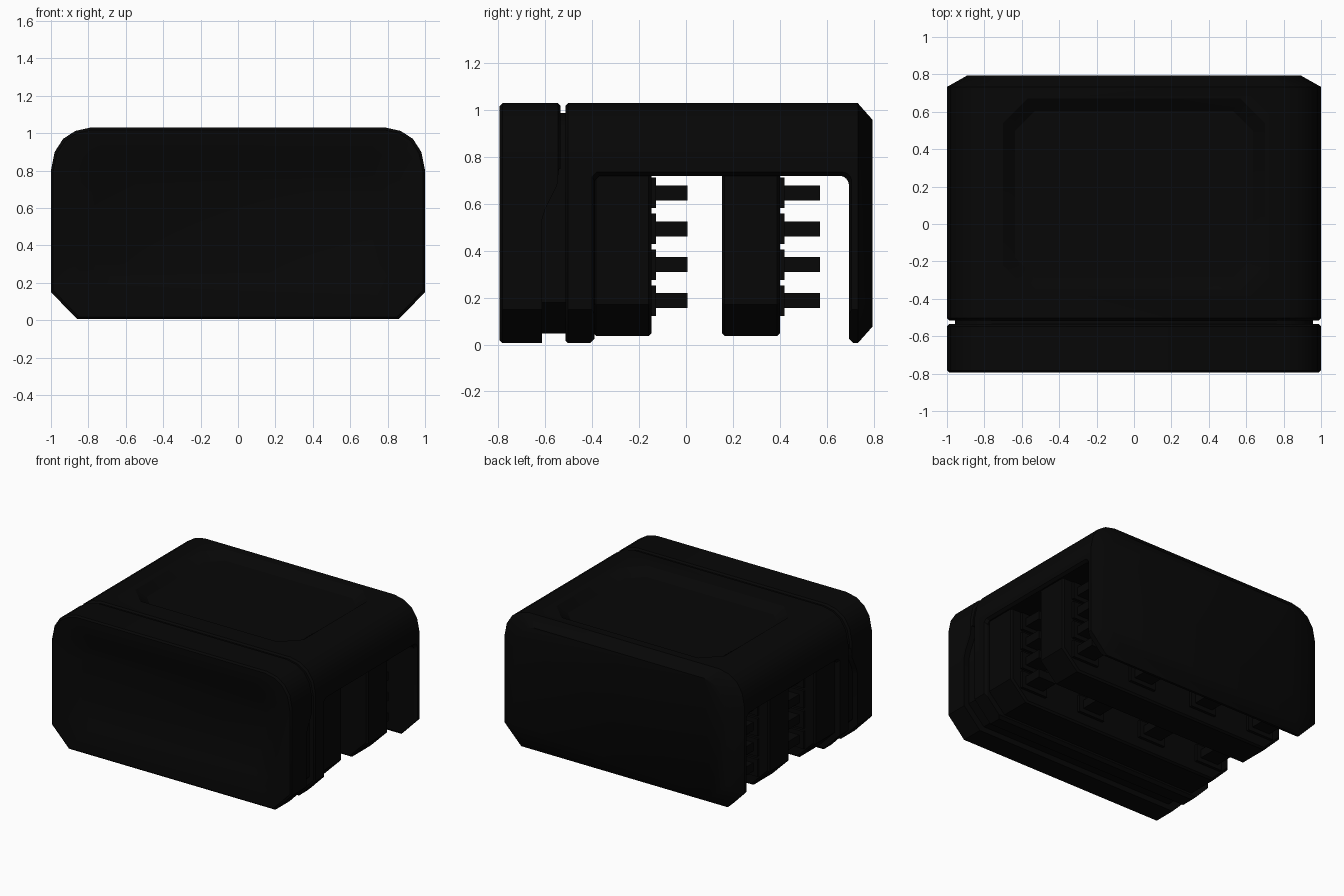
import bpy
import bmesh
import math

cube = bpy.data.objects.get("Cube")
if cube:
    bpy.data.objects.remove(cube, do_unlink=True)

black = bpy.data.materials.new("matte_black")
black.use_nodes = True
COLOUR = (0.002, 0.002, 0.002, 1)
black.diffuse_color = COLOUR
black.node_tree.nodes["Principled BSDF"].inputs["Base Color"].default_value = COLOUR

MID, HALF = 0.518, 0.512          # centre height and half height of the case
# Right half of the case outline, bottom to top
OUTLINE = [(0.86, 0.006), (1, 0.15), (1, 0.80), (0.98, 0.90),
           (0.935, 0.97), (0.87, 1.012), (0.79, 1.03)]
OUTLINE += [(-x, z) for x, z in reversed(OUTLINE)]


def loft(name, rings):
    """Skin a list of equal rings of points and cap both ends."""
    bm = bmesh.new()
    rows = [[bm.verts.new(p) for p in ring] for ring in rings]
    n = len(rows[0])
    for a, b in zip(rows, rows[1:]):
        for i in range(n):
            j = (i + 1) % n
            bm.faces.new((a[i], a[j], b[j], b[i]))
    bm.faces.new(rows[0])
    bm.faces.new(rows[-1])
    bmesh.ops.recalc_face_normals(bm, faces=bm.faces)
    mesh = bpy.data.meshes.new(name)
    bm.to_mesh(mesh)
    bm.free()
    mesh.materials.append(black)
    obj = bpy.data.objects.new(name, mesh)
    bpy.context.collection.objects.link(obj)
    return obj


def section(y, dx=0.0, dz=None):
    """Case outline at depth y, shrunk by dx sideways and dz in height."""
    dz = dx if dz is None else dz
    return [(x * (1 - dx), y, MID + (z - MID) * (1 - dz / HALF)) for x, z in OUTLINE]


def side_prism(name, profile, flare=0.0):
    """Extrude a side profile across the case, widening near the outer sides."""
    stations = [(-1.2, flare), (-1.0, flare), (-0.98, 0), (0.98, 0), (1.0, flare), (1.2, flare)]
    return loft(name, [[(x, 0.15 + (y - 0.15) * (1 + f), z * (1 + f)) for y, z in profile]
                       for x, f in stations])


def activate(obj):
    bpy.ops.object.select_all(action='DESELECT')
    obj.select_set(True)
    bpy.context.view_layer.objects.active = obj


def cut(obj, cutter):
    mod = obj.modifiers.new("cut", 'BOOLEAN')
    mod.operation = 'DIFFERENCE'
    mod.solver = 'EXACT'
    mod.object = cutter
    activate(obj)
    bpy.ops.object.modifier_apply(modifier=mod.name)
    bpy.data.objects.remove(cutter, do_unlink=True)


def smooth(obj):
    activate(obj)
    bpy.ops.object.shade_smooth_by_angle(angle=math.radians(30))


# Front cover with a dished face and a stepped rear edge
cover = loft("front_cover", [section(-0.75, 0.22), section(-0.795, 0.13),
                             section(-0.795, 0.012), section(-0.783),
                             section(-0.547), section(-0.535, 0.012)])
cut(cover, side_prism("cover_cutter", [(-0.615, -0.1), (-0.615, 0.53), (-0.60, 0.58),
                                       (-0.55, 0.68), (-0.542, 0.75),
                                       (-0.50, 0.75), (-0.50, -0.1)]))
smooth(cover)

# Recessed core seen in the groove behind the cover
smooth(loft("groove_core", [section(-0.72, 0.042), section(-0.45, 0.042)]))

# Main housing with tapered back and a bevelled opening right through it
housing = loft("housing", [section(-0.515, 0.012), section(-0.503), section(0.733),
                           section(0.795, 0.11, 0.07)])
corner = [(0.655 + 0.04 * math.cos(a), 0.68 + 0.04 * math.sin(a))
          for a in (math.radians(d) for d in range(0, 91, 15))]
cut(housing, side_prism("window_cutter", [(-0.41, -0.1), (-0.41, 0.006), (-0.39, 0.026),
                                          (-0.39, 0.70), (-0.37, 0.72)] + corner[::-1]
                        + [(0.695, 0.026), (0.715, 0.006), (0.715, -0.1)], 0.022))


# Shallow octagonal recess in the lid
def octagon(z, inset):
    hx, hy, c = 0.70 - inset, 0.51 - inset, 0.13 - inset * 0.4
    quarter = [(hx, hy - c), (hx - c, hy)]
    pts = quarter + [(-x, y) for x, y in reversed(quarter)]
    pts += [(-x, -y) for x, y in pts]
    return [(x, y + 0.16, z) for x, y in pts]


cut(housing, loft("lid_cutter", [octagon(0.98, 0.065), octagon(1.03, 0),
                                 octagon(1.1, 0)]))
smooth(housing)


# Cross ribs under the lid, each with a grid of collared pins on its back
def box(name, low, high):
    rings = [[(x, low[1], low[2]), (x, high[1], low[2]),
              (x, high[1], high[2]), (x, low[1], high[2])] for x in (low[0], high[0])]
    return loft(name, rings)


for row, (front, back, reach) in enumerate(((-0.395, -0.148, 0.155), (0.153, 0.40, 0.172))):
    rib = loft(f"rib_{row + 1}", [section(front, 0.042), section(front + 0.012, 0.03),
                                  section(back - 0.012, 0.03), section(back, 0.042)])
    cut(rib, box("rib_top_cutter", (-1.2, front - 0.1, 0.73), (1.2, back + 0.1, 1.2)))
    smooth(rib)
    for x in (-0.78, -0.27, 0.27, 0.78):
        for level in range(4):
            z = 0.188 + level * 0.153
            box("pin_collar", (x - 0.11, back - 0.01, z - 0.065),
                (x + 0.11, back + 0.02, z + 0.065))
            box("pin", (x - 0.075, back, z - 0.032), (x + 0.075, back + reach, z + 0.032))
